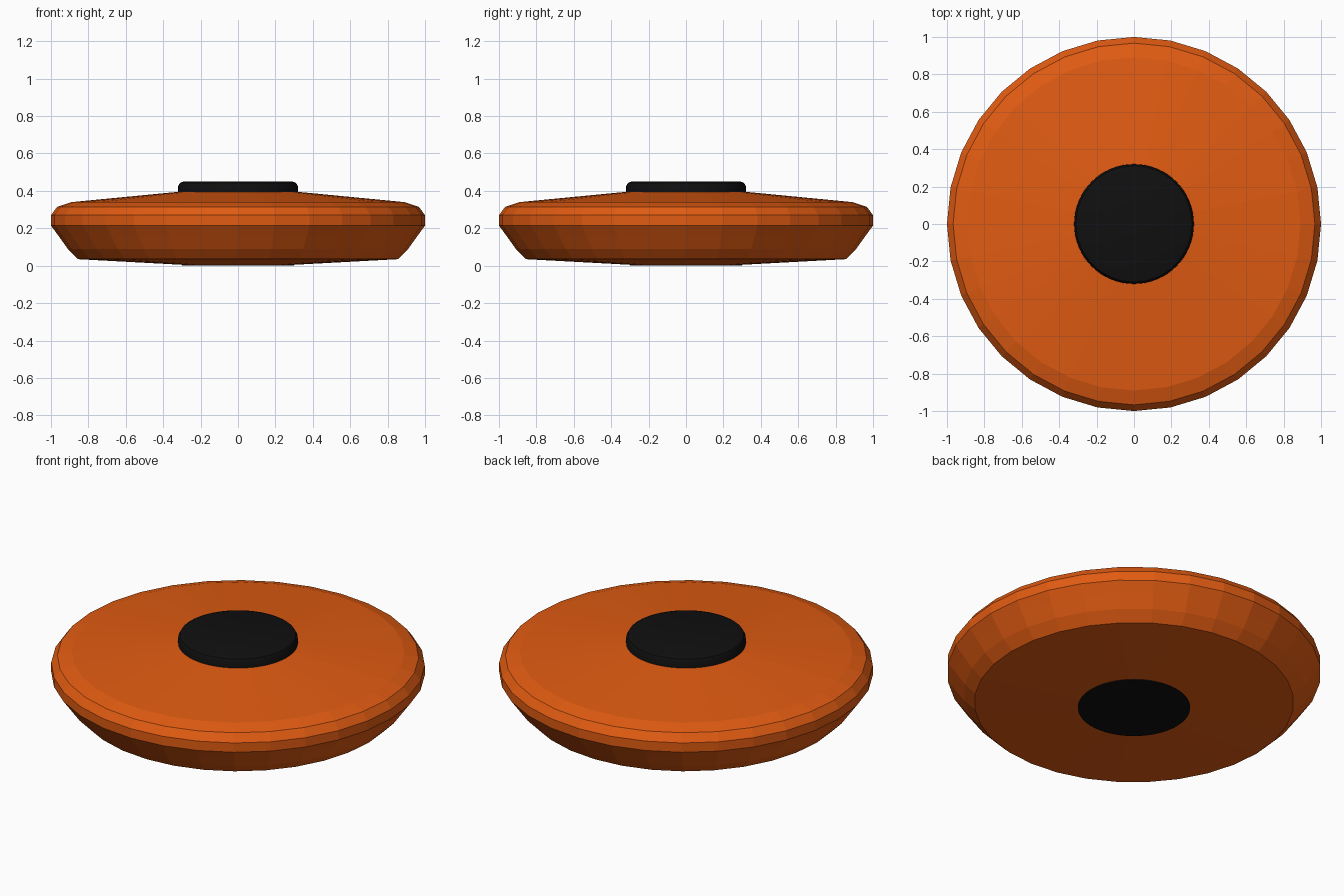
import bpy
import bmesh
from math import cos, sin, tau

if "Cube" in bpy.data.objects:
    bpy.data.objects.remove(bpy.data.objects["Cube"], do_unlink=True)


def make_material(name, color):
    mat = bpy.data.materials.new(name)
    mat.use_nodes = True
    mat.diffuse_color = color
    mat.node_tree.nodes["Principled BSDF"].inputs["Base Color"].default_value = color
    return mat


def lathe(name, profile, sides, mat):
    """Turn a (radius, height) profile, bottom to top, and cap both ends."""
    bm = bmesh.new()
    rings = [[bm.verts.new((r * cos(tau * i / sides), r * sin(tau * i / sides), z))
              for i in range(sides)] for r, z in profile]
    for low, high in zip(rings, rings[1:]):
        for i in range(sides):
            j = (i + 1) % sides
            bm.faces.new((low[i], low[j], high[j], high[i]))
    bm.faces.new(rings[0][::-1])
    bm.faces.new(rings[-1])
    mesh = bpy.data.meshes.new(name)
    bm.to_mesh(mesh)
    bm.free()
    mesh.materials.append(mat)
    obj = bpy.data.objects.new(name, mesh)
    bpy.context.collection.objects.link(obj)
    return obj


orange = make_material("burnt orange", (0.75, 0.105, 0.006, 1))
black = make_material("black", (0.005, 0.005, 0.005, 1))

# Faceted disc body with a rounded rim and gently sloped faces
lathe("disc_body", [(0.30, 0.005), (0.855, 0.035), (0.91, 0.09), (0.96, 0.16),
                    (1.0, 0.215), (1.0, 0.27), (0.967, 0.315), (0.89, 0.34),
                    (0.32, 0.395)], 32, orange)

# Raised round cap on top
cap = lathe("top_cap", [(0.32, 0.385), (0.32, 0.425), (0.31, 0.443), (0.29, 0.45)],
            64, black)

# Thin pad on the underside
pad = lathe("bottom_pad", [(0.30, 0.0), (0.30, 0.008)], 64, black)

# Smooth the round black parts, keeping their rims crisp
for obj in bpy.context.selected_objects:
    obj.select_set(False)
for obj in (cap, pad):
    obj.select_set(True)
bpy.context.view_layer.objects.active = cap
bpy.ops.object.shade_smooth_by_angle()
